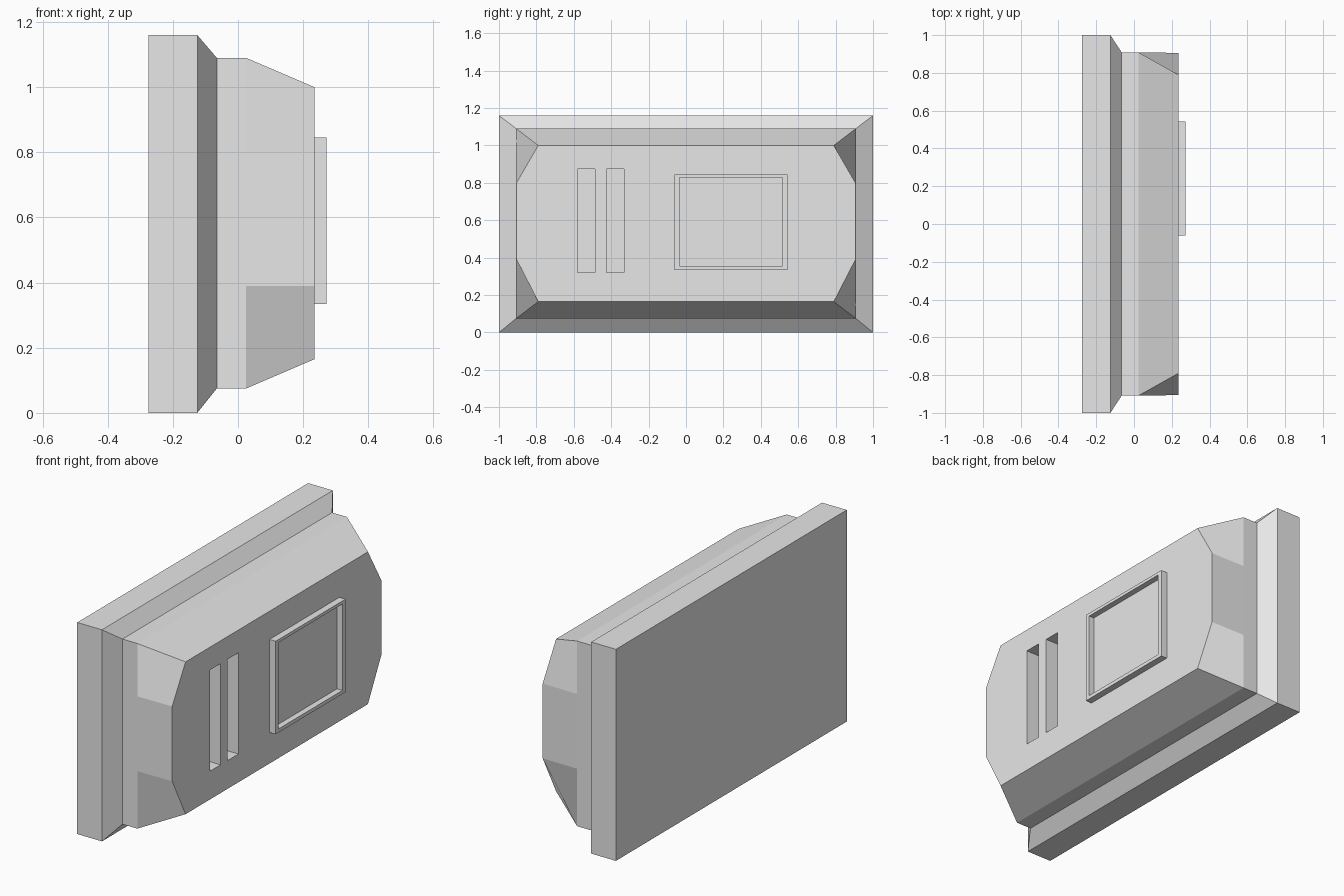
import bpy, bmesh

if "Cube" in bpy.data.objects:
    bpy.data.objects.remove(bpy.data.objects["Cube"], do_unlink=True)

grey = bpy.data.materials.new("light_grey")
grey.use_nodes = True
grey.diffuse_color = (0.8, 0.8, 0.8, 1)
grey.node_tree.nodes["Principled BSDF"].inputs["Base Color"].default_value = (0.8, 0.8, 0.8, 1)


def loft(name, rings):
    """Join rings of (x, [(y, z), ...]) along x and cap both ends."""
    bm = bmesh.new()
    loops = [[bm.verts.new((x, y, z)) for y, z in pts] for x, pts in rings]
    for a, b in zip(loops, loops[1:]):
        n = len(a)
        for i in range(n):
            j = (i + 1) % n
            # even columns start one corner later so the split runs outwards
            quad = (a[i], a[j], b[j], b[i])
            if i % 2 == 0:
                quad = (a[j], b[j], b[i], a[i])
            bm.faces.new(quad)
    bm.faces.new(loops[0])
    bm.faces.new(loops[-1])
    bmesh.ops.recalc_face_normals(bm, faces=bm.faces)
    mesh = bpy.data.meshes.new(name)
    bm.to_mesh(mesh)
    bm.free()
    mesh.materials.append(grey)
    obj = bpy.data.objects.new(name, mesh)
    bpy.context.collection.objects.link(obj)
    return obj


def rect(y0, y1, z0, z1):
    return [(y0, z0), (y0, z1), (y1, z1), (y1, z0)]


def octagon(corner_y, z0, z1, side_y=0.908):
    """Upright sides between fixed heights, with movable corners."""
    lo, hi = 0.39, 0.80
    return [(-side_y, hi), (-corner_y, z1), (corner_y, z1), (side_y, hi),
            (side_y, lo), (corner_y, z0), (-corner_y, z0), (-side_y, lo)]


def cut(target, name, x0, x1, section):
    cutter = loft(name, [(x0, section), (x1, section)])
    cutter.hide_render = True
    cutter.hide_viewport = True
    cutter.display_type = 'WIRE'
    mod = target.modifiers.new(name, 'BOOLEAN')
    mod.operation = 'DIFFERENCE'
    mod.solver = 'EXACT'
    mod.object = cutter


# Wall plate with a sloped rim
full = rect(-1, 1, 0, 1.16)
loft("back_plate", [(-0.275, full), (-0.125, full),
                    (-0.065, rect(-0.908, 0.908, 0.075, 1.09))])

# Housing: straight band, then sloped top and bottom with faceted corners
band = octagon(0.908, 0.075, 1.09)
housing = loft("housing", [(-0.09, band), (0.025, band),
                           (0.235, octagon(0.79, 0.165, 1.0, 0.906))])

# Two vertical slots
for i, y in enumerate((-0.58, -0.425)):
    cut(housing, f"slot_cutter_{i + 1}", 0.115, 0.3, rect(y, y + 0.093, 0.32, 0.875))

# Raised frame with a recessed panel
outer = rect(-0.062, 0.543, 0.335, 0.845)
frame = loft("panel_frame", [(0.2, outer), (0.272, outer)])
cut(frame, "panel_cutter", 0.24, 0.3, rect(-0.036, 0.516, 0.355, 0.828))
